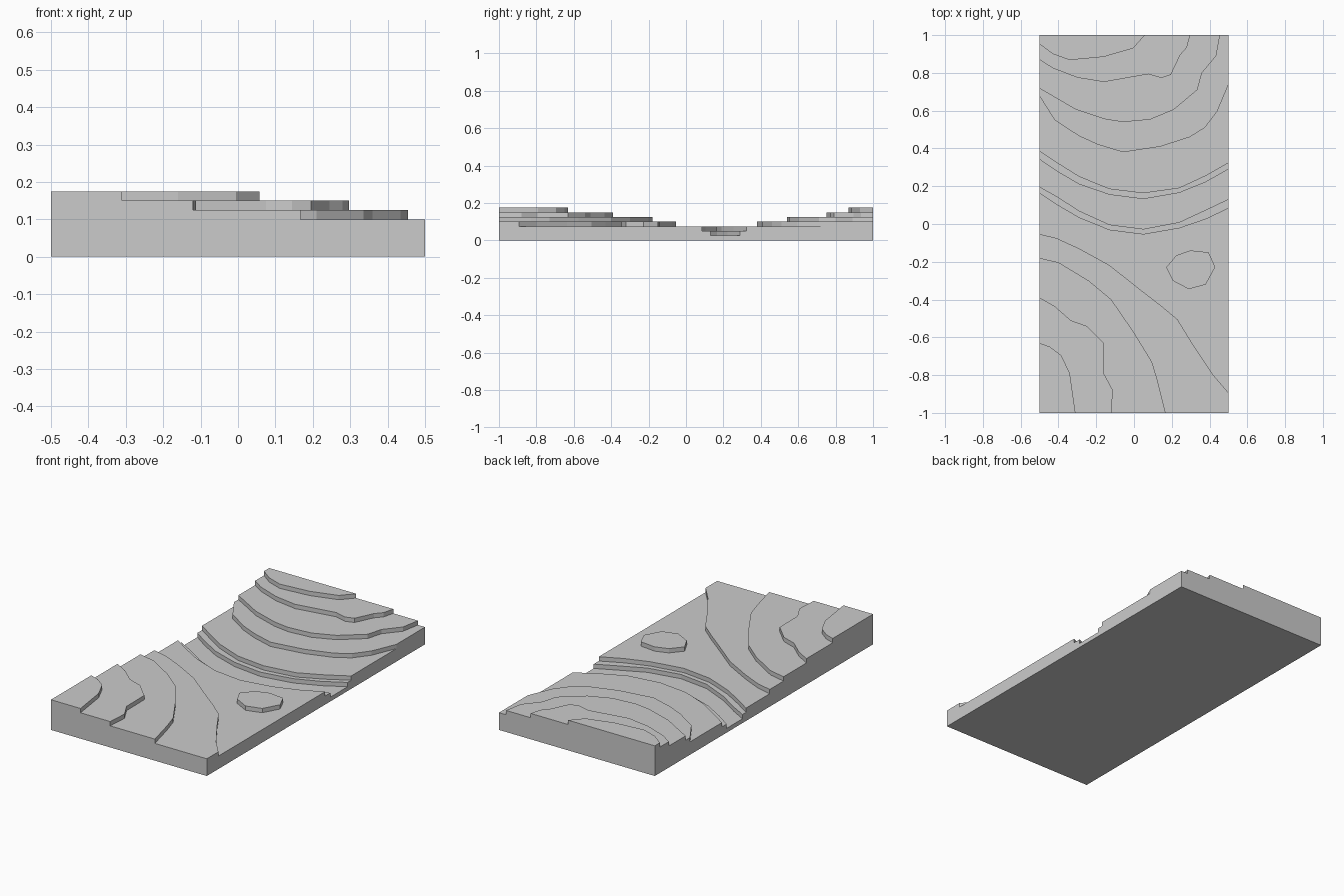
import bpy, bmesh

if "Cube" in bpy.data.objects:
    bpy.data.objects.remove(bpy.data.objects["Cube"])

STEP = 0.025


def prism(name, outline, z0, z1):
    """Vertical slab from a flat outline."""
    bm = bmesh.new()
    face = bm.faces.new([bm.verts.new((x, y, z0)) for x, y in outline])
    ext = bmesh.ops.extrude_face_region(bm, geom=[face])
    for v in ext["geom"]:
        if isinstance(v, bmesh.types.BMVert):
            v.co.z = z1
    bmesh.ops.recalc_face_normals(bm, faces=bm.faces)
    mesh = bpy.data.meshes.new(name)
    bm.to_mesh(mesh)
    bm.free()
    ob = bpy.data.objects.new(name, mesh)
    bpy.context.collection.objects.link(ob)
    return ob


def combine(target, other, operation):
    mod = target.modifiers.new(other.name, "BOOLEAN")
    mod.operation, mod.solver, mod.object = operation, "EXACT", other
    bpy.context.view_layer.objects.active = target
    bpy.ops.object.modifier_apply(modifier=mod.name)
    bpy.data.objects.remove(other)


# valley floor slab, three steps high
terrain = prism("terraced_terrain", [(-.5, -1), (.5, -1), (.5, 1), (-.5, 1)], 0, 3 * STEP)


def terrace(name, level, outline):
    combine(terrain, prism(name, outline, (level - 1) * STEP, level * STEP), "UNION")


def trench(name, level, lower, upper):
    """River cut between two bank lines, run out past both sides."""
    lower = [(-.6, lower[0][1])] + lower + [(.6, lower[-1][1])]
    upper = [(-.6, upper[0][1])] + upper + [(.6, upper[-1][1])]
    combine(terrain, prism(name, lower + upper[::-1], level * STEP, 0.2), "DIFFERENCE")


def banks(ys):
    return list(zip((-.5, -.41, -.29, -.13, .05, .24, .38, .5), ys))


# river with a shallow outer step and a deeper bed
trench("river_shelf", 2, banks((.165, .105, .035, -.03, -.053, -.02, .028, .085)),
       banks((.385, .325, .25, .185, .163, .19, .255, .323)))
trench("river_bed", 1, banks((.197, .147, .07, -.003, -.026, .01, .075, .132)),
       banks((.342, .28, .21, .155, .132, .165, .222, .29)))

# front-left hill, four terraces closed at the front corner
FL, FR, BL, BR = (-.5, -1), (.5, -1), (-.5, 1), (.5, 1)
terrace("front_terrace_1", 4, [FL, (-.5, -.053), (-.41, -.075), (-.29, -.13), (-.13, -.218),
        (.03, -.345), (.14, -.43), (.23, -.505), (.31, -.635), (.42, -.8), (.5, -.893), FR])
terrace("front_terrace_2", 5, [FL, (-.5, -.18), (-.4, -.203), (-.24, -.3), (-.12, -.4),
        (-.065, -.48), (0, -.575), (.095, -.73), (.125, -.83), (.167, -1)])
terrace("front_terrace_3", 6, [FL, (-.5, -.39), (-.42, -.435), (-.335, -.51), (-.25, -.54),
        (-.16, -.63), (-.158, -.795), (-.112, -.88), (-.12, -1)])
terrace("front_terrace_4", 7, [FL, (-.5, -.63), (-.445, -.65), (-.385, -.695), (-.34, -.79),
        (-.31, -1)])

# back hill, four terraces closed along the back edge
terrace("back_terrace_1", 4, [BL, (-.5, .677), (-.42, .55), (-.29, .465), (-.19, .42),
        (-.058, .38), (.14, .41), (.295, .46), (.375, .51), (.44, .595), (.5, .737), BR])
terrace("back_terrace_2", 5, [BL, (-.5, .717), (-.435, .68), (-.31, .607), (-.155, .555),
        (-.058, .54), (.085, .553), (.21, .605), (.335, .71), (.36, .8), (.435, .89),
        (.455, 1)])
terrace("back_terrace_3", 6, [BL, (-.5, .87), (-.43, .825), (-.3, .775), (-.16, .752),
        (.075, .793), (.145, .773), (.195, .79), (.245, .895), (.28, .935), (.297, 1)])
terrace("back_terrace_4", 7, [BL, (-.5, .953), (-.43, .9), (-.34, .868), (-.16, .885),
        (-.005, .93), (.058, 1)])

# small mound beside the river
terrace("mound", 4, [(.17, -.23), (.225, -.165), (.3, -.14), (.395, -.15), (.43, -.228),
        (.38, -.32), (.29, -.345), (.205, -.3)])
